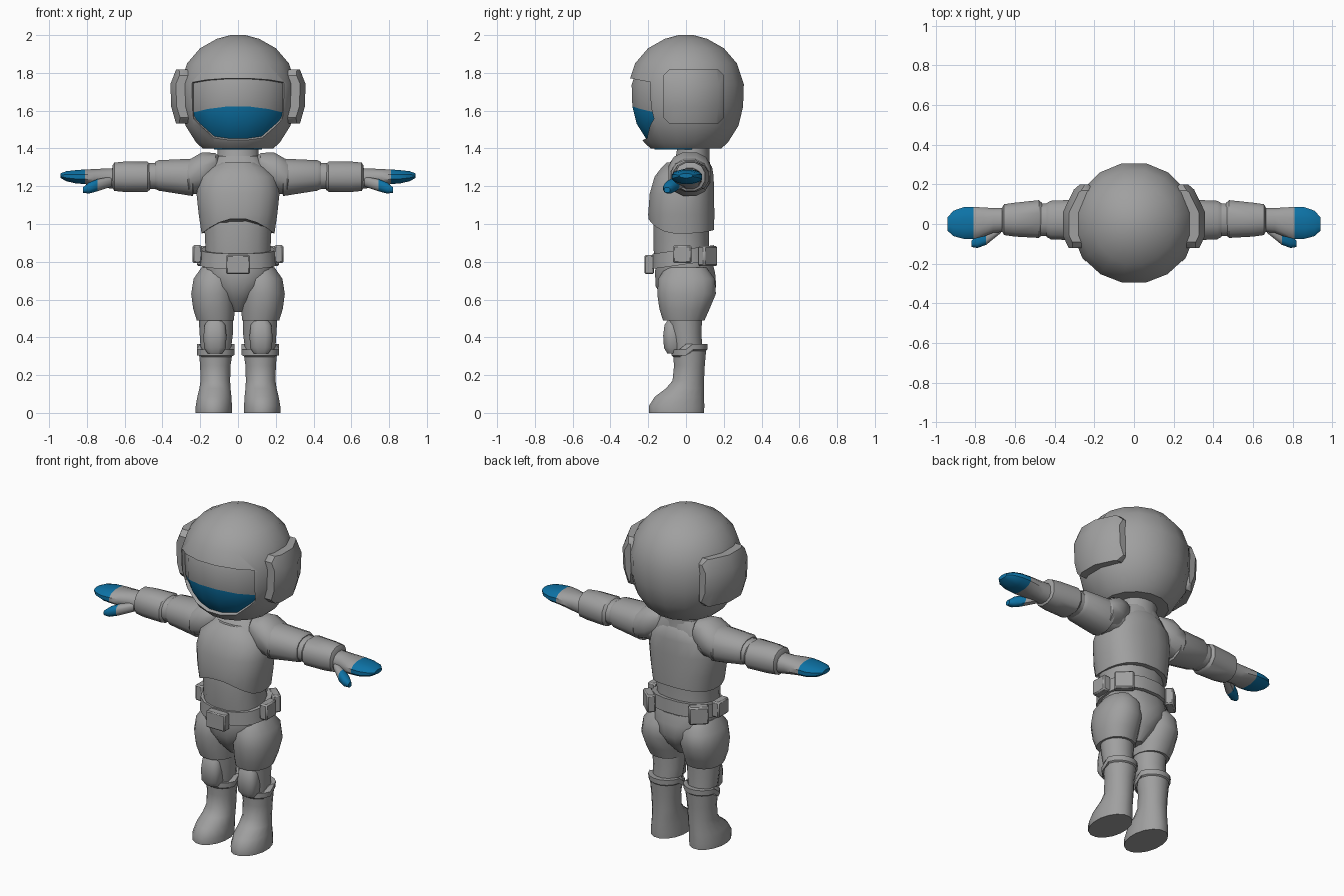
import bpy, bmesh
from math import sin, cos, pi, radians, copysign
from mathutils import Matrix, Vector

if "Cube" in bpy.data.objects:
    bpy.data.objects.remove(bpy.data.objects["Cube"])


def material(name, rgb):
    m = bpy.data.materials.new(name)
    m.use_nodes = True
    m.diffuse_color = (*rgb, 1)
    m.node_tree.nodes["Principled BSDF"].inputs["Base Color"].default_value = (*rgb, 1)
    return m


GREY = material("suit grey", (0.35, 0.35, 0.35))
BLUE = material("glove blue", (0.004, 0.17, 0.38))


def smooth(ob):
    ob.data.shade_smooth()
    ob.data.set_sharp_from_angle(angle=radians(38))


def finish(name, bm, mats, rule=None):
    bmesh.ops.recalc_face_normals(bm, faces=bm.faces)
    if rule:
        for f in bm.faces:
            f.material_index = int(rule(f.calc_center_median()))
    me = bpy.data.meshes.new(name)
    bm.to_mesh(me)
    bm.free()
    for m in mats:
        me.materials.append(m)
    ob = bpy.data.objects.new(name, me)
    bpy.context.collection.objects.link(ob)
    smooth(ob)
    return ob


def loft(name, rings, n=16, axis="z", power=2.0, side=1, tilt=0, mats=(GREY,), rule=None, warp=None):
    """Skin rings (t, centre u, centre v, radius u, radius v) along z or x."""
    bm = bmesh.new()
    loops = []
    for t, cu, cv, ru, rv in rings:
        loop = []
        for i in range(n):
            a = 2 * pi * (i + 0.5) / n
            u, v = (copysign(abs(k) ** (2 / power), k) for k in (cos(a), sin(a)))
            u, v = cu + ru * u, cv + rv * v
            co = Vector((u, v, t + tilt * (v - cv))) if axis == "z" else Vector((t, u, v))
            if warp:
                warp(co)
            co.x *= side
            loop.append(bm.verts.new(co))
        loops.append(loop)
    for a, b in zip(loops, loops[1:]):
        for i in range(n):
            j = (i + 1) % n
            bm.faces.new((a[i], a[j], b[j], b[i]))
    bm.faces.new(loops[0])
    bm.faces.new(loops[-1])
    return finish(name, bm, mats, rule)


def box(name, centre, size, turn=0, bevel=0.01):
    bm = bmesh.new()
    bmesh.ops.create_cube(bm, size=1)
    bmesh.ops.scale(bm, vec=size, verts=bm.verts)
    if bevel:
        bmesh.ops.bevel(bm, geom=bm.edges[:], offset=bevel, segments=1, affect="EDGES")
    bmesh.ops.transform(bm, matrix=Matrix.Translation(centre) @ Matrix.Rotation(turn, 4, "Z"), verts=bm.verts)
    return finish(name, bm, (GREY,))


def boolean(ob, cutter, operation):
    mod = ob.modifiers.new("cut", "BOOLEAN")
    mod.operation, mod.object, mod.solver = operation, cutter, "EXACT"
    cutter.hide_render = True
    bpy.context.view_layer.objects.active = ob
    bpy.ops.object.modifier_apply(modifier=mod.name)
    bpy.data.objects.remove(cutter)
    smooth(ob)


# Helmet profile: height and radius
DOME = [(1.40, .19), (1.43, .225), (1.52, .283), (1.62, .308), (1.74, .312),
        (1.85, .275), (1.93, .205), (1.98, .115), (2.0, .04)]


def dome(name, s, sx, **kw):
    rings = [(1.69 + (z - 1.69) * s, 0, 0, r * sx, r * s) for z, r in DOME]
    return loft(name, rings, n=16, **kw)


# Helmet with a tapered face opening
helmet = dome("helmet", 1, 1)
bm = bmesh.new()
outlines = []
for y, w, top, mid, low_w, low in ((-.16, .232, 1.745, 1.56, .12, 1.475),
                                   (-.34, .30, 1.78, 1.53, .15, 1.395)):
    half = [(w, top), (w, mid), (low_w, low)]
    pts = half + [(-x, z) for x, z in reversed(half)]
    outlines.append([bm.verts.new((x, y, z)) for x, z in pts])
back, front = outlines
bm.faces.new(back)
bm.faces.new(front)
for i in range(len(back)):
    j = (i + 1) % len(back)
    bm.faces.new((back[i], back[j], front[j], front[i]))
boolean(helmet, finish("face_cutter", bm, (GREY,)), "DIFFERENCE")


# Visor: grey shade above, blue glass below a curved edge
def curve_shade(co):
    if 1.6 < co.z < 1.65:
        co.z -= 0.6 * co.x ** 2


dome("visor", .94, .94, mats=(GREY, BLUE), rule=lambda c: c.z < 1.61, warp=curve_shade)
loft("helmet_underside", [(1.395, 0, -.04, .13, .13), (1.402, 0, -.04, .13, .13)], mats=(BLUE,))

# Ear pads follow the helmet curve
for s, tag in ((1, "left"), (-1, "right")):
    pad = dome(tag + "_ear_pad", 1, 1.17)
    boolean(pad, box("pad_cutter", (s * .35, .04, 1.675), (.3, .32, .285), bevel=.03), "INTERSECT")

# Neck and inner torso
loft("neck", [(1.30, 0, .03, .12, .10), (1.36, 0, .035, .11, .09), (1.42, 0, .04, .11, .085)])
loft("torso", [(.76, 0, -.015, .18, .145), (.87, 0, -.025, .175, .15), (.97, 0, -.025, .18, .15),
               (1.2, 0, -.02, .205, .15), (1.29, 0, .01, .18, .125), (1.36, 0, .03, .11, .09)], power=2.3)


# Chest plate with an arched hem
def arch(co):
    if co.z < 1.0:
        co.z += (.08 if co.y < 0 else .02) * max(0, 1 - (co.x / .19) ** 2)


loft("chest_plate", [(.95, 0, -.025, .18, .16), (.95, 0, -.025, .195, .175), (1.05, 0, -.025, .21, .177),
                     (1.16, 0, -.022, .222, .172), (1.25, 0, -.01, .205, .158),
                     (1.30, 0, .005, .15, .135), (1.325, 0, .01, .11, .115)],
     n=20, power=2.4, warp=arch)

# Belt, buckle and pelvis
loft("belt", [(.785, 0, -.015, .185, .15), (.785, 0, -.015, .205, .168),
              (.865, 0, -.015, .20, .165), (.865, 0, -.015, .175, .15)], power=2.3, tilt=.14)
box("buckle", (0, -.195, .785), (.125, .05, .1), bevel=.006)
loft("pelvis", [(.535, 0, 0, .03, .06), (.60, 0, 0, .09, .125), (.67, 0, 0, .15, .163),
                (.74, 0, -.005, .195, .162), (.80, 0, -.01, .19, .152)], power=2.2)


# Front of the boot rim dips under the knee pad
def dip(co):
    if co.z > .3 and co.y < 0:
        co.z -= .03


for s, tag in ((1, "left_"), (-1, "right_")):
    # Belt pouches
    box(tag + "side_pouch", (s * .215, -.02, .84), (.05, .1, .095), bevel=.008)
    box(tag + "back_pouch", (s * .165, .115, .83), (.05, .11, .105), turn=s * radians(48), bevel=.008)

    # Leg
    loft(tag + "thigh_armour", [(.77, .115, 0, .08, .11), (.71, .125, .003, .112, .152),
                                (.63, .13, .003, .12, .158), (.55, .127, -.008, .112, .135),
                                (.49, .12, -.012, .10, .112), (.49, .12, -.012, .08, .09)],
         power=2.2, side=s)
    loft(tag + "leg", [(.56, .118, -.01, .095, .10), (.42, .115, -.002, .09, .085),
                       (.32, .118, .01, .08, .08)], side=s)
    loft(tag + "knee_pad", [(.315, .122, -.065, .04, .035), (.345, .122, -.07, .06, .048),
                            (.41, .122, -.07, .062, .052), (.465, .122, -.068, .056, .047),
                            (.50, .122, -.062, .035, .03)], n=12, power=2.8, side=s)
    loft(tag + "boot", [(0, .128, -.05, .098, .148), (.035, .128, -.05, .098, .15),
                        (.085, .125, -.035, .092, .133), (.13, .122, -.005, .084, .103),
                        (.17, .12, .012, .08, .085), (.25, .12, .018, .082, .083),
                        (.33, .118, .018, .092, .09)], side=s)
    loft(tag + "boot_rim", [(.325, .118, .018, .088, .086), (.335, .118, .018, .10, .097),
                            (.365, .118, .018, .102, .098), (.365, .118, .018, .088, .085)],
         side=s, warp=dip)

    # Arm
    arm = dict(axis="x", n=12, power=2.3, side=s)
    loft(tag + "upper_arm", [(.12, .02, 1.25, .09, .09), (.235, .02, 1.247, .095, .09),
                             (.24, .02, 1.247, .108, .102), (.42, .02, 1.257, .10, .083),
                             (.44, .02, 1.257, .088, .073)], **arm)
    loft(tag + "elbow", [(.42, .022, 1.255, .085, .073), (.49, .022, 1.252, .085, .07)], **arm)
    loft(tag + "forearm", [(.465, .025, 1.25, .085, .07), (.48, .025, 1.25, .098, .082),
                           (.60, .022, 1.25, .088, .083), (.655, .022, 1.25, .08, .077),
                           (.665, .022, 1.25, .062, .06)], **arm)
    loft(tag + "shoulder_pad", [(.10, .02, 1.30, .06, .06), (.12, .02, 1.30, .09, .078),
                                (.19, .02, 1.275, .115, .108), (.26, .02, 1.25, .115, .092),
                                (.275, .02, 1.25, .10, .08)], **arm)

    # Hand: grey palm, blue fingers and thumb
    loft(tag + "hand", [(.64, .022, 1.24, .062, .058), (.71, .018, 1.243, .064, .052),
                        (.76, .01, 1.247, .076, .045), (.81, .005, 1.25, .083, .04),
                        (.86, .005, 1.25, .082, .036), (.91, .003, 1.253, .066, .027),
                        (.94, 0, 1.256, .035, .012)],
         mats=(GREY, BLUE), rule=lambda c: abs(c.x) > .81, **arm)
    loft(tag + "thumb", [(.67, -.015, 1.225, .03, .028), (.745, -.07, 1.205, .036, .033),
                         (.79, -.09, 1.19, .032, .03), (.82, -.10, 1.18, .016, .015)],
         mats=(GREY, BLUE), rule=lambda c: abs(c.x) > .74, **arm)
